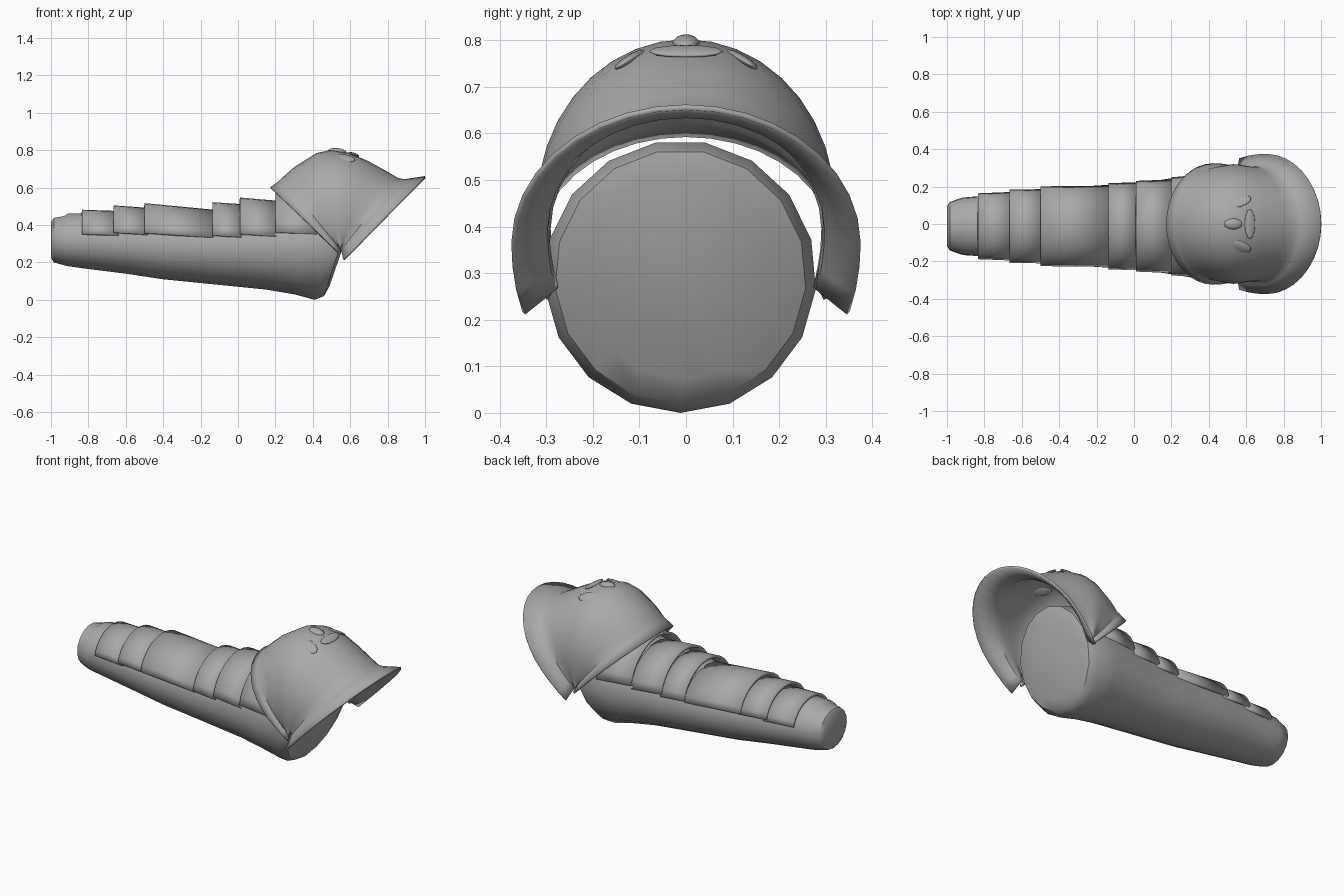
import bpy, bmesh, math
from mathutils import Vector

if "Cube" in bpy.data.objects:
    bpy.data.objects.remove(bpy.data.objects["Cube"])

grey = bpy.data.materials.new("grey")
grey.diffuse_color = (0.4, 0.4, 0.4, 1)
grey.use_nodes = True
grey.node_tree.nodes["Principled BSDF"].inputs["Base Color"].default_value = grey.diffuse_color


def finish(ob, angle=40):
    ob.data.materials.append(grey)
    bpy.ops.object.select_all(action='DESELECT')
    ob.select_set(True)
    bpy.context.view_layer.objects.active = ob
    bpy.ops.object.shade_smooth_by_angle(angle=math.radians(angle))


def loft(name, sections, n, half, centre=0.5, y0=0.0, thick=0.0):
    """Skin rings or arches; each section is (base x, base z, top x, top z, half width)."""
    closed = half >= 180
    bm = bmesh.new()
    rings = []
    for bx, bz, tx, tz, w in sections:
        ring = []
        for i in range(n if closed else n + 1):
            t = math.radians(-half + 2 * half * i / n)
            f = centre + (1 - centre) * math.cos(t)
            s = math.sin(t)
            if not closed and abs(t) > math.pi / 2:   # arch legs stay nearly straight
                s = math.copysign(1 - (1 - abs(s)) * 0.5, s)
            ring.append(bm.verts.new((bx + (tx - bx) * f, y0 + w * s, bz + (tz - bz) * f)))
        rings.append(ring)
    for a, b in zip(rings, rings[1:]):
        for i in range(n):
            j = (i + 1) % len(a)
            bm.faces.new((a[i], a[j], b[j], b[i]))
    if closed:
        bm.faces.new(rings[0])
        bm.faces.new(rings[-1])
    bmesh.ops.recalc_face_normals(bm, faces=bm.faces)
    if not closed:   # open shells face upward
        up = sum(f.normal.z * f.calc_area() for f in bm.faces)
        if up < 0:
            bmesh.ops.reverse_faces(bm, faces=bm.faces)
    me = bpy.data.meshes.new(name)
    bm.to_mesh(me)
    bm.free()
    ob = bpy.data.objects.new(name, me)
    bpy.context.collection.objects.link(ob)
    if thick:
        mod = ob.modifiers.new("thickness", 'SOLIDIFY')
        mod.thickness = thick
        mod.offset = -1
    finish(ob)
    return ob


def upright(x, zb, zt, w):
    return (x, zb, x, zt, w)


# Tapered sleeve with a rounded cuff and a leaning, rounded end
sleeve = [upright(*s) for s in (
    (-1.0, .225, .415, .105), (-.985, .20, .44, .13), (-.93, .185, .45, .15),
    (-.91, .18, .463, .155), (-.84, .17, .465, .16), (-.6, .14, .475, .19),
    (-.4, .11, .475, .205), (-.1, .08, .485, .225), (.15, .055, .515, .25))]
sleeve += [(.3, .03, .38, .55, .28), (.41, .0, .58, .585, .292),
           (.46, .02, .635, .565, .27), (.49, .075, .64, .51, .215)]
loft("sleeve", sleeve, 17, 180, y0=-.012)

# Overlapping plates: start x, end x, bottom z, top z at each end, half widths
plates = [(-.835, -.64, .16, .482, .475, .180, .188), (-.665, -.48, .145, .505, .492, .200, .203),
          (-.5, -.13, .12, .517, .482, .218, .222), (-.135, .02, .08, .522, .512, .236, .240),
          (.01, .21, .06, .547, .530, .248, .256), (.2, .42, .04, .575, .565, .268, .285)]
for k, (x0, x1, zb, z0, z1, w0, w1) in enumerate(plates):
    loft(f"arm_plate_{k + 1}", [upright(x0, zb, z0, w0), upright(x1, zb - .015, z1, w1)],
         14, 78, y0=-.012, thick=.015)

# Shoulder dome with a back band and a flaring front flange
dome = [(.55, .245, .172, .602, .325), (.55, .262, .215, .632, .315), (.548, .27, .235, .652, .302),
        (.546, .27, .30, .71, .308), (.544, .27, .42, .785, .316), (.544, .27, .5, .802, .32),
        (.544, .27, .6, .785, .318), (.544, .27, .7, .74, .312), (.546, .27, .8, .685, .306),
        (.55, .265, .855, .652, .308), (.553, .25, .89, .645, .328), (.56, .215, 1.0, .662, .375)]
loft("shoulder_guard", dome, 24, 119, centre=.33, thick=.012)


# Low worn bumps on the crown
def bump(name, loc, size, turn):
    bpy.ops.mesh.primitive_uv_sphere_add(segments=12, ring_count=8, radius=1, location=loc,
                                         rotation=turn)
    ob = bpy.context.object
    ob.name = name
    ob.scale = size
    finish(ob, 60)


bump("crown_knob", (.53, 0, .792), (.05, .03, .02), (0, .1, 0))
for s in (-1, 1):
    bump(f"crown_ridge_{'left' if s < 0 else 'right'}", (.56, s * .12, .757), (.07, .035, .012),
         (-s * .55, .15, s * .3))
bump("brow_ridge", (.62, 0, .776), (.03, .08, .01), (0, .35, 0))
